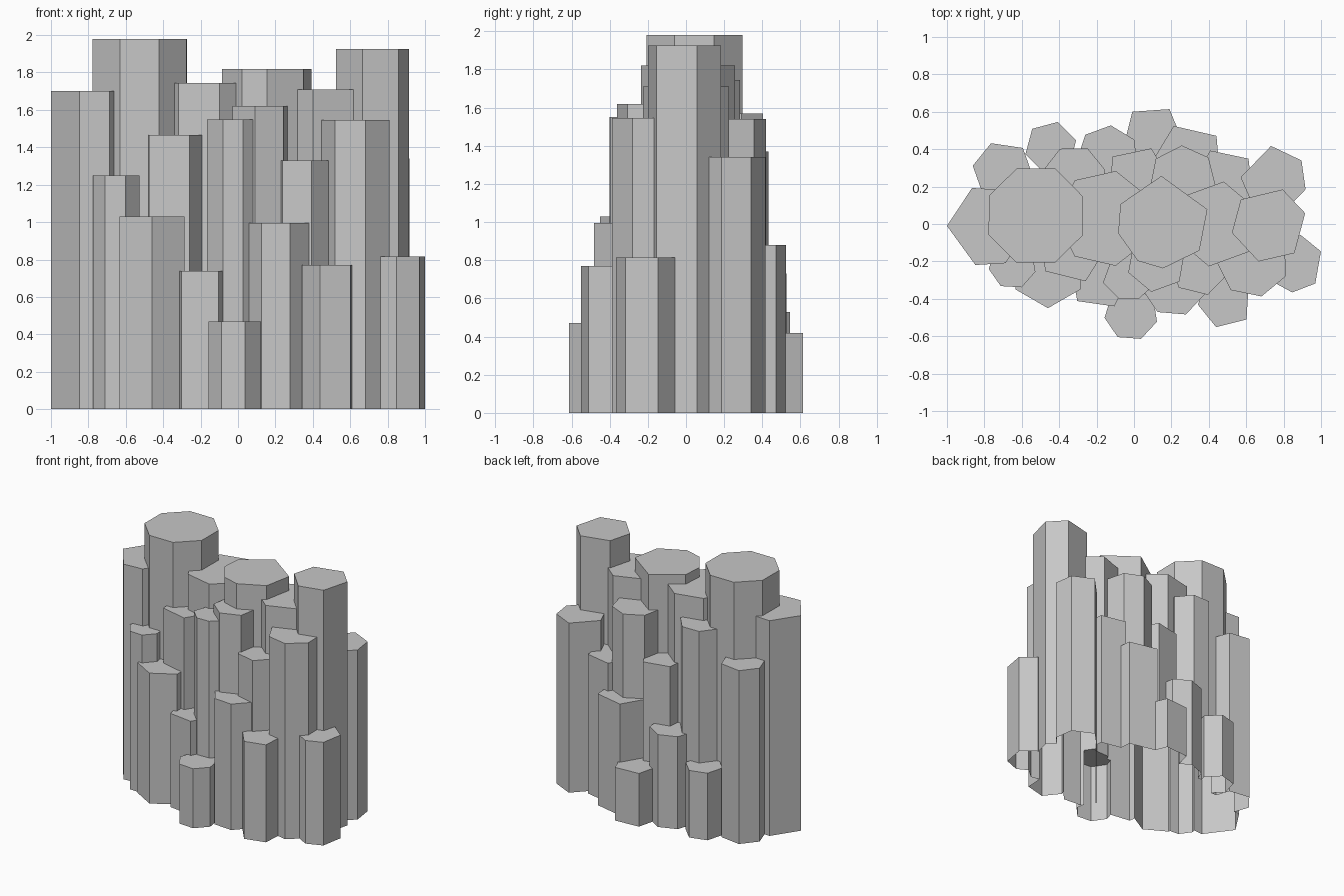
import bpy
import bmesh
from math import cos, sin, radians

default_cube = bpy.data.objects.get("Cube")
if default_cube:
    bpy.data.objects.remove(default_cube, do_unlink=True)

# One plain stone colour
stone = bpy.data.materials.new("grey_stone")
stone.use_nodes = True
stone.diffuse_color = (0.57, 0.57, 0.57, 1)
stone.node_tree.nodes["Principled BSDF"].inputs["Base Color"].default_value = (0.57, 0.57, 0.57, 1)

columns = []


def ring(sides, turn):
    """Corner angles of a regular polygon with one corner at turn."""
    return [turn + 360 * i / sides for i in range(sides)]


def column(name, centre, radius, corners, height):
    """Closed upright prism whose foot is sunk below the ground, to be trimmed later."""
    bm = bmesh.new()
    foot = -0.1 - 0.01 * len(columns)
    base, top = [
        [bm.verts.new((centre[0] + radius * cos(radians(a)), centre[1] + radius * sin(radians(a)), z))
         for a in corners]
        for z in (foot, height)
    ]
    for i in range(len(base)):
        j = (i + 1) % len(base)
        bm.faces.new((base[i], base[j], top[j], top[i]))
    bm.faces.new(top)
    bm.faces.new(base[::-1])
    mesh = bpy.data.meshes.new(name)
    bm.to_mesh(mesh)
    bm.free()
    mesh.materials.append(stone)
    obj = bpy.data.objects.new(name, mesh)
    bpy.context.collection.objects.link(obj)
    columns.append(obj)


# Tall central ridge, from right to left
column("ridge_end_column", centre=(-.78, -.01), radius=.22, corners=(0, 60, 113, 180, 252, 295), height=1.7)
column("ridge_peak_column", centre=(-.525, .045), radius=.272, corners=ring(8, 22), height=1.98)
column("ridge_saddle_column", centre=(-.155, .03), radius=.26, corners=ring(7, 77), height=1.745)
column("ridge_middle_column", centre=(.155, .01), radius=.247, corners=(16, 92, 157, 194, 237, 270, 322), height=1.82)
column("ridge_step_column", centre=(.44, 0), radius=.23, corners=ring(6, 20), height=1.71)
column("ridge_left_peak_column", centre=(.722, -.005), radius=.203, corners=(18, 69, 138, 192, 254, 312), height=1.925)

# Front upper tier
column("front_upper_outer_right", centre=(-.65, -.22), radius=.128, corners=ring(7, -119), height=1.25)
column("front_upper_right", centre=(-.33, -.13), radius=.19, corners=ring(5, -68), height=1.465)
column("front_upper_middle", centre=(-.03, -.265), radius=.145, corners=(60, 120, 200, 250, 293, 330), height=1.55)
column("front_upper_inner_left", centre=(.12, -.205), radius=.16, corners=ring(6, 20), height=1.62)
column("front_upper_left", centre=(.35, -.225), radius=.16, corners=ring(6, -14), height=1.33)
column("front_upper_outer_left", centre=(.635, -.2), radius=.193, corners=ring(7, -76), height=1.545)

# Front lower tier
column("front_lower_outer_right", centre=(-.46, -.25), radius=.2, corners=ring(6, 30), height=1.03)
column("front_lower_right", centre=(-.185, -.29), radius=.17, corners=ring(5, -62), height=.74)
column("front_lowest_stub", centre=(-.015, -.48), radius=.144, corners=ring(7, -120), height=.47)
column("front_lower_middle", centre=(.215, -.32), radius=.175, corners=ring(7, -69), height=.995)
column("front_lower_left", centre=(.49, -.41), radius=.15, corners=(35, 80, 130, 188, 250, 318), height=.77)
column("front_lower_outer_left", centre=(.857, -.21), radius=.156, corners=(24, 78, 150, 217, 266, 316), height=.815)

# Back upper tier
column("back_upper_outer_right", centre=(-.7, .28), radius=.165, corners=(50, 113, 169, 230, 300, 349), height=1.37)
column("back_upper_right", centre=(-.32, .25), radius=.17, corners=ring(7, 65), height=1.57)
column("back_upper_middle", centre=(.02, .24), radius=.18, corners=ring(5, 66), height=1.2)
column("back_upper_inner_left", centre=(.26, .24), radius=.18, corners=ring(7, 40), height=1.54)
column("back_upper_left", centre=(.48, .23), radius=.178, corners=ring(5, 42), height=1.1)
column("back_upper_outer_left", centre=(.748, .24), radius=.178, corners=(34, 95, 177, 230, 290, 342), height=1.34)

# Back lower tier
column("back_lower_right", centre=(-.445, .41), radius=.14, corners=ring(6, 15), height=.53)
column("back_lower_middle", centre=(-.14, .36), radius=.168, corners=ring(7, 33), height=.73)
column("back_lowest_stub", centre=(.1, .47), radius=.17, corners=ring(5, 58), height=.42)
column("back_lower_left", centre=(.29, .34), radius=.2, corners=ring(5, 41), height=.88)

# Fuse all columns into one hollow shell
cluster, *others = columns
for other in others:
    union = cluster.modifiers.new("join_" + other.name, "BOOLEAN")
    union.operation = "UNION"
    union.solver = "EXACT"
    union.object = other
bpy.context.view_layer.update()
fused = bpy.data.meshes.new_from_object(cluster.evaluated_get(bpy.context.evaluated_depsgraph_get()))
cluster.modifiers.clear()
cluster.data = fused
cluster.name = fused.name = "stone_column_cluster"
for other in others:
    bpy.data.objects.remove(other, do_unlink=True)

# Trim at the ground, leaving the base open
bm = bmesh.new()
bm.from_mesh(fused)
bmesh.ops.bisect_plane(bm, geom=bm.verts[:] + bm.edges[:] + bm.faces[:],
                       plane_co=(0, 0, 0), plane_no=(0, 0, 1), clear_inner=True)
bm.to_mesh(fused)
bm.free()
